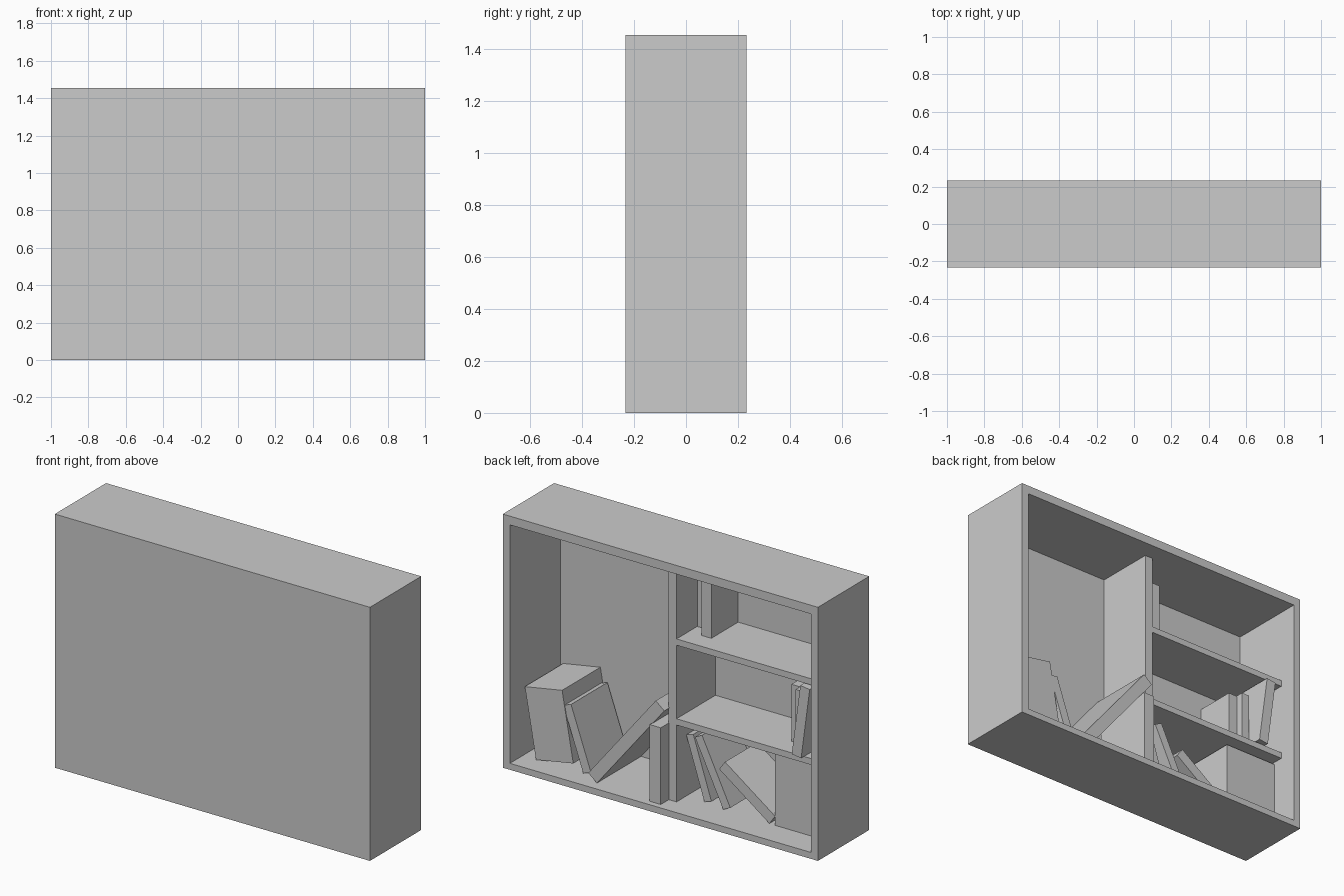
import bpy
from math import radians
from mathutils import Matrix, Vector

if "Cube" in bpy.data.objects:
    bpy.data.objects.remove(bpy.data.objects["Cube"])

HALF_DEPTH = 0.2325      # the case is open towards +y
HEIGHT = 1.455
BACK = 0.004             # thin panel on the -y side
FLOOR, LOW, HIGH = 0.037, 0.514, 0.972   # surfaces that carry books
SHELF = 0.036


def box(name, x0, x1, y0, y1, z0, z1):
    xs, ys, zs = (x0, x1), (y0, y1), (z0, z1)
    verts = [(x, y, z) for x in xs for y in ys for z in zs]
    faces = [(0, 1, 3, 2), (4, 6, 7, 5), (0, 4, 5, 1),
             (2, 3, 7, 6), (0, 2, 6, 4), (1, 5, 7, 3)]
    mesh = bpy.data.meshes.new(name)
    mesh.from_pydata(verts, [], faces)
    mesh.update()
    obj = bpy.data.objects.new(name, mesh)
    bpy.context.collection.objects.link(obj)
    return obj


def book(name, x, z, width, height, lean, inset, depth=None):
    """Book standing on its bottom edge at (x, z); positive lean tips it to +x."""
    y1 = HALF_DEPTH - inset
    y0 = -HALF_DEPTH + BACK if depth is None else y1 - depth
    x0, x1 = (-width, 0) if lean >= 0 else (0, width)
    obj = box(name, x0, x1, y0, y1, 0, height)
    obj.data.transform(Matrix.Rotation(radians(lean), 4, 'Y'))
    obj.data.transform(Matrix.Translation(Vector((x, 0, z))))
    return obj


# Outer case
D = HALF_DEPTH
for side, s in (("left", -1), ("right", 1)):
    xs = sorted((s * 0.955, s * 1.0))
    box(side + "_wall", xs[0], xs[1], -D, D, 0, HEIGHT)
box("bottom_board", -0.955, 0.955, -D, D, 0, FLOOR)
box("top_board", -0.955, 0.955, -D, D, 1.405, HEIGHT)
box("back_panel", -0.955, 0.955, -D, -D + BACK, FLOOR, 1.405)

# Divider and shelves, set back from the opening
EDGE = D - 0.108
box("divider", -0.027, 0.023, -D + BACK, EDGE, FLOOR, 1.405)
for name, z in (("lower_shelf", LOW), ("upper_shelf", HIGH)):
    box(name, -0.955, -0.027, -D + BACK, EDGE, z - SHELF, z)

# Books in the tall bay
book("thick_leaning_book", 0.869, FLOOR, 0.24, 0.407, 10, 0.114)
book("leaning_book", 0.572, FLOOR, 0.052, 0.379, 19.5, 0.118, 0.33)
book("long_diagonal_book", 0.445, FLOOR, 0.070, 0.68, -39, 0.060)
book("upright_book", 0.092, FLOOR, 0.070, 0.44, 0, 0.035, 0.37)

# Books in the bottom bay
book("bottom_book_a", -0.145, FLOOR, 0.047, 0.372, 18, 0.192)
book("bottom_book_b", -0.280, FLOOR, 0.050, 0.410, 26, 0.170)
book("bottom_book_c", -0.575, FLOOR, 0.063, 0.391, 54.5, 0.167)
book("bottom_box", -0.613, FLOOR, 0.342, 0.427, 0, 0.166)

# Books on the lower shelf
book("shelf_book_a", -0.675, LOW, 0.058, 0.327, 0, 0.224)
book("shelf_book_b", -0.733, LOW, 0.050, 0.330, 0, 0.180)
book("shelf_book_c", -0.836, LOW, 0.060, 0.412, -7.6, 0.082)

# Books on the upper shelf
book("top_book_a", -0.030, HIGH, 0.077, 0.33, 0, 0.295)
book("top_book_b", -0.107, HIGH, 0.064, 0.36, 0, 0.218)
